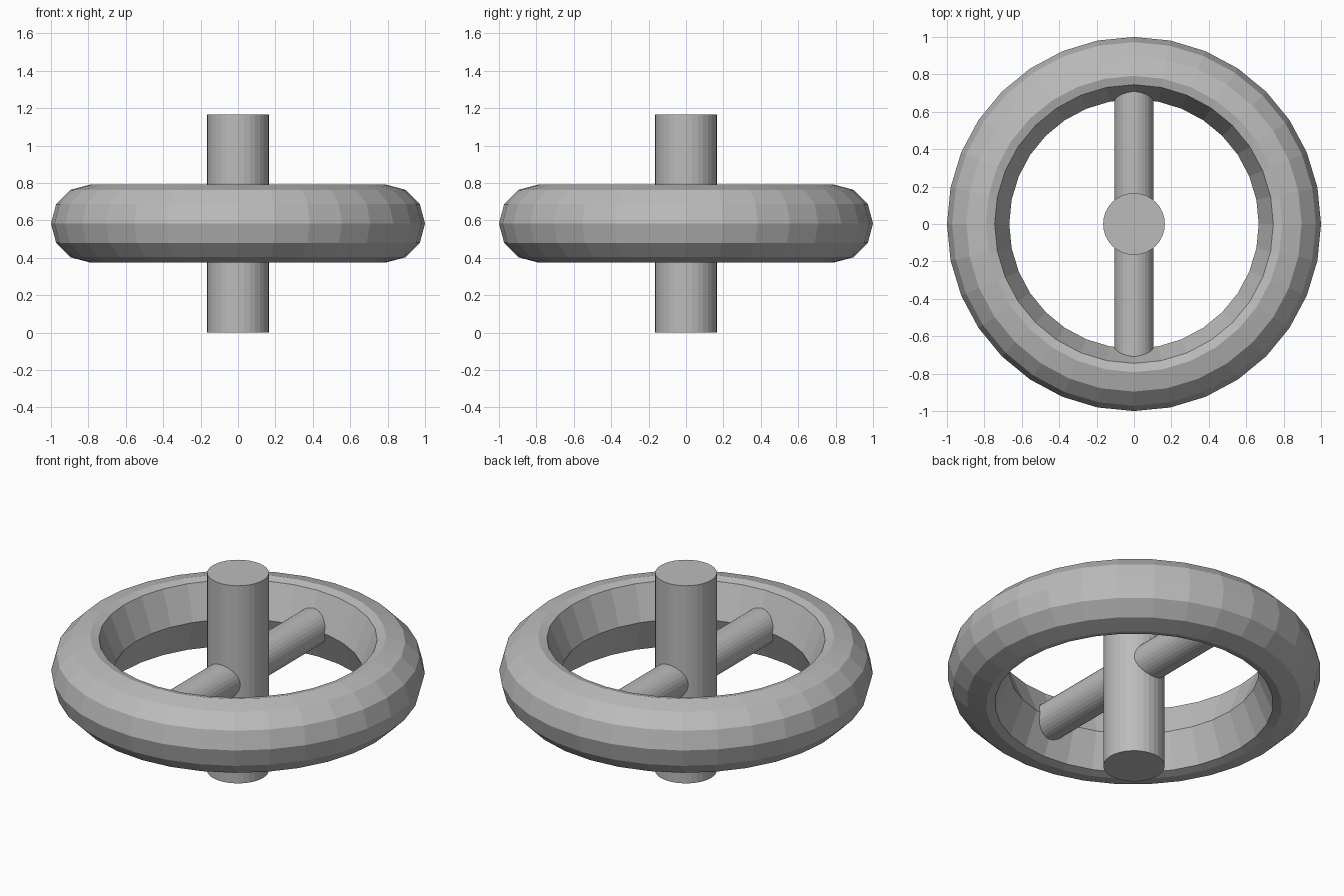
import bpy
import bmesh
import math
from mathutils import Matrix

cube = bpy.data.objects.get("Cube")
if cube:
    bpy.data.objects.remove(cube, do_unlink=True)

SIDES = 32
MID_Z = 0.583

# Single plain grey
grey = bpy.data.materials.new("plain_grey")
grey.use_nodes = True
colour = (0.5, 0.5, 0.5, 1)
grey.diffuse_color = colour
grey.node_tree.nodes["Principled BSDF"].inputs["Base Color"].default_value = colour


def finish(name, bm):
    bmesh.ops.recalc_face_normals(bm, faces=bm.faces)
    mesh = bpy.data.meshes.new(name)
    bm.to_mesh(mesh)
    bm.free()
    mesh.materials.append(grey)
    obj = bpy.data.objects.new(name, mesh)
    bpy.context.collection.objects.link(obj)
    return obj


def cylinder(name, radius, length, matrix):
    bm = bmesh.new()
    bmesh.ops.create_cone(bm, cap_ends=True, segments=SIDES, radius1=radius,
                          radius2=radius, depth=length, matrix=matrix)
    return finish(name, bm)


# Rim: rounded outer half, bevelled inner wall meeting in a ridge
def rim(major=0.792, minor=0.208):
    steps = [math.radians(a) for a in range(-90, 91, 30)]
    profile = [(major + minor * math.cos(a), minor * math.sin(a)) for a in steps]
    profile += [(0.745, 0.195), (0.667, 0), (0.745, -0.195)]
    bm = bmesh.new()
    rings = []
    for i in range(SIDES):
        t = math.tau * i / SIDES
        rings.append([bm.verts.new((r * math.cos(t), r * math.sin(t), MID_Z + z))
                      for r, z in profile])
    n = len(profile)
    for i in range(SIDES):
        a, b = rings[i], rings[(i + 1) % SIDES]
        for j in range(n):
            k = (j + 1) % n
            bm.faces.new((a[j], b[j], b[k], a[k]))
    return finish("rim", bm)


rim()

# Upright shaft through the middle
cylinder("shaft", 0.165, 1.167, Matrix.Translation((0, 0, MID_Z)))

# Crossbar from rim to rim, ends buried in the rim
cylinder("crossbar", 0.104, 1.5,
         Matrix.Translation((0, 0, MID_Z)) @ Matrix.Rotation(math.pi / 2, 4, "X"))
